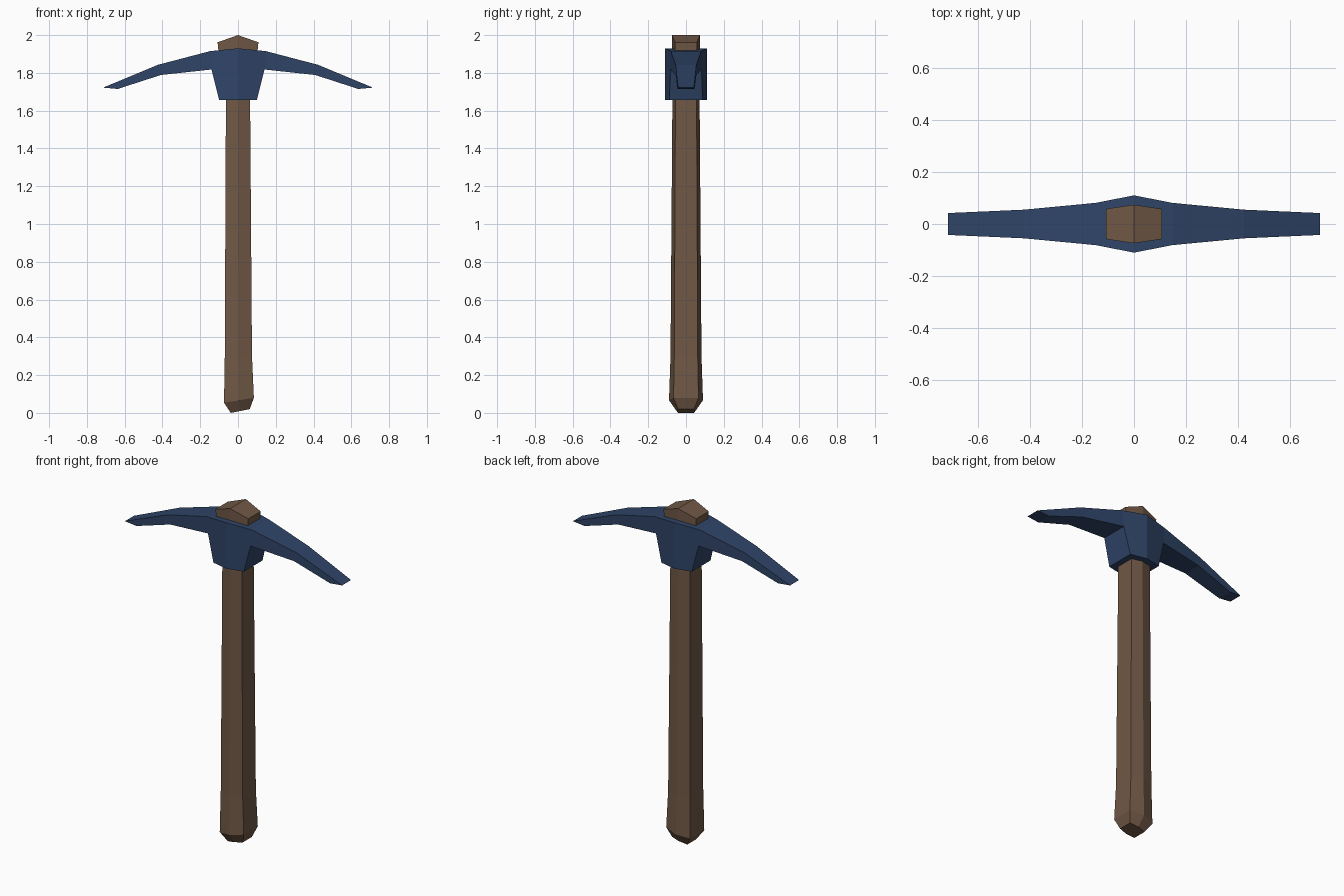
import bpy
import bmesh

default = bpy.data.objects.get("Cube")
if default:
    bpy.data.objects.remove(default)


def material(name, rgb):
    m = bpy.data.materials.new(name)
    m.use_nodes = True
    color = (*rgb, 1.0)
    m.diffuse_color = color
    bsdf = next(n for n in m.node_tree.nodes if n.type == 'BSDF_PRINCIPLED')
    bsdf.inputs["Base Color"].default_value = color
    return m


def finish(name, bm, mat):
    bmesh.ops.recalc_face_normals(bm, faces=bm.faces)
    mesh = bpy.data.meshes.new(name)
    bm.to_mesh(mesh)
    bm.free()
    mesh.materials.append(mat)
    obj = bpy.data.objects.new(name, mesh)
    bpy.context.collection.objects.link(obj)
    return obj


wood = material("brown wood", (0.162, 0.098, 0.061))
steel = material("dark blue steel", (0.029, 0.059, 0.138))

# Handle: six-sided rings, ridged at front and back
# height, centre x, half width, ridge depth, corner depth, side tilt, crown
rings = [
    (0.010, 0.012, 0.050, 0.050, 0.042, 0.010, 0.0),
    (0.067, 0.005, 0.079, 0.090, 0.066, 0.013, 0.0),
    (0.300, 0.002, 0.072, 0.082, 0.062, 0.0, 0.0),
    (1.660, 0.0, 0.064, 0.072, 0.056, 0.0, 0.0),
    (1.920, 0.0, 0.104, 0.073, 0.057, 0.0, 0.0),
    (1.962, 0.0, 0.108, 0.074, 0.058, 0.0, 0.038),
]
bm = bmesh.new()
loops = []
for z, cx, hw, ridge, corner, tilt, crown in rings:
    outline = [(0, -ridge), (1, -corner), (1, corner),
               (0, ridge), (-1, corner), (-1, -corner)]
    loops.append([bm.verts.new((cx + s * hw, y,
                                z + s * tilt + (0 if s else crown)))
                  for s, y in outline])
for low, high in zip(loops, loops[1:]):
    for i in range(6):
        j = (i + 1) % 6
        bm.faces.new((low[i], low[j], high[j], high[i]))
# Ends split along the ridge
for loop in (loops[0], loops[-1]):
    bm.faces.new(loop[:4])
    bm.faces.new(loop[3:] + loop[:1])
finish("handle", bm, wood)

# Pick head: half outline (x, height, half depth), mirrored to the other arm
profile = [
    (0.0, 1.93, 0.11),
    (0.148, 1.915, 0.081),
    (0.423, 1.843, 0.055),
    (0.714, 1.722, 0.042),
    (0.637, 1.715, 0.045),
    (0.408, 1.789, 0.055),
    (0.140, 1.818, 0.082),
    (0.100, 1.657, 0.088),
    (0.0, 1.657, 0.11),
]
side_faces = [(0, 1, 6), (0, 6, 7, 8), (1, 2, 5, 6), (2, 3, 4, 5)]
bm = bmesh.new()
front, back = [[bm.verts.new((x, s * y, z)) for x, z, y in profile]
               for s in (-1, 1)]
for side in (front, back):
    for f in side_faces:
        bm.faces.new([side[i] for i in f])
for i in range(len(profile) - 1):
    bm.faces.new((front[i], front[i + 1], back[i + 1], back[i]))
head = finish("pick_head", bm, steel)
# Normals: make sure the open half points outward before mirroring
top = max(head.data.polygons, key=lambda p: abs(p.normal.z) * p.center.z)
if top.normal.z < 0:
    head.data.flip_normals()
mirror = head.modifiers.new("mirror_arm", 'MIRROR')
mirror.use_clip = True
mirror.merge_threshold = 0.001
